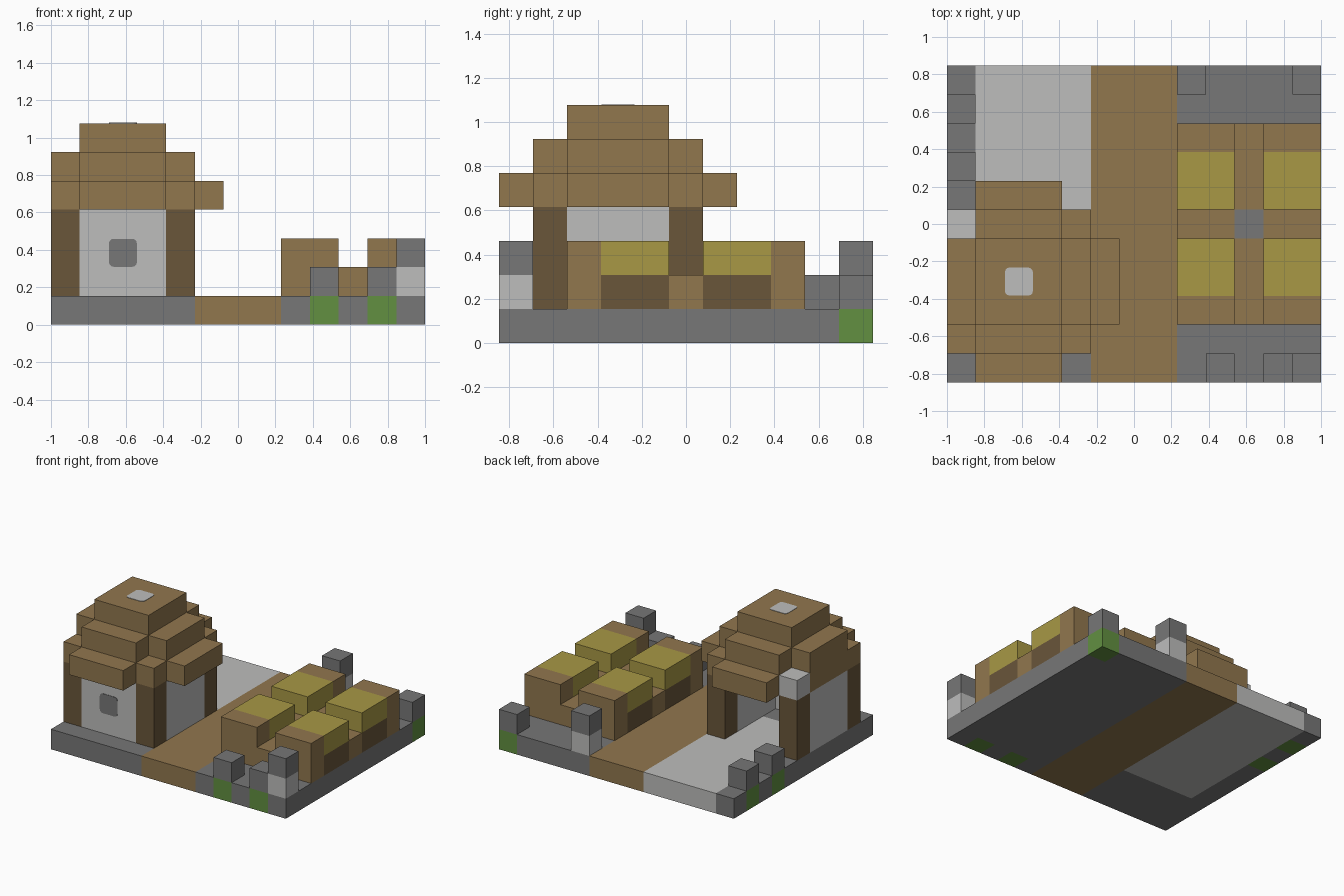
import bpy, bmesh

U = 2 / 13            # edge of one block
NX, NY = 13, 11       # plot size in blocks

if "Cube" in bpy.data.objects:
    bpy.data.objects.remove(bpy.data.objects["Cube"], do_unlink=True)


def material(name, rgb):
    m = bpy.data.materials.new(name)
    m.use_nodes = True
    m.diffuse_color = (*rgb, 1)
    m.node_tree.nodes["Principled BSDF"].inputs["Base Color"].default_value = (*rgb, 1)
    return m


STONE = material("stone grey", (0.184, 0.184, 0.184))
PALE = material("pale grey", (0.509, 0.509, 0.503))
WOOD = material("wood brown", (0.283, 0.184, 0.076))
DARK = material("dark brown", (0.144, 0.093, 0.042))
CROP = material("crop yellow", (0.392, 0.314, 0.06))
GREEN = material("grass green", (0.122, 0.279, 0.053))


def finish(name, bm, mats):
    bmesh.ops.recalc_face_normals(bm, faces=bm.faces)
    mesh = bpy.data.meshes.new(name)
    bm.to_mesh(mesh)
    bm.free()
    for m in mats:
        mesh.materials.append(m)
    ob = bpy.data.objects.new(name, mesh)
    bpy.context.collection.objects.link(ob)
    return ob


def block(name, x, y, z, mat):
    """Box spanning block ranges, each given as (start, end)."""
    bm = bmesh.new()
    bmesh.ops.create_cube(bm, size=1)
    for v in bm.verts:
        v.co = ((x[v.co.x > 0] - NX / 2) * U, (y[v.co.y > 0] - NY / 2) * U, z[v.co.z > 0] * U)
    return finish(name, bm, [mat])


def cell(name, i, j, z, mat):
    return block(name, (i, i + 1), (j, j + 1), z, mat)


def plate(name, mat, location, rotation=(0, 0, 0)):
    """Thin square panel with rounded corners."""
    bm = bmesh.new()
    bmesh.ops.create_cube(bm, size=1)
    bmesh.ops.scale(bm, vec=(0.15, 0.15, 0.006), verts=bm.verts)
    corners = [e for e in bm.edges if abs(e.verts[0].co.z - e.verts[1].co.z) > 0.001]
    bmesh.ops.bevel(bm, geom=corners, offset=0.025, segments=3, profile=0.5, affect='EDGES')
    ob = finish(name, bm, [mat])
    ob.location, ob.rotation_euler = location, rotation


# Ground slab: cells coloured by region
LOW_POSTS = [(9, 0), (11, 0), (12, 10), (0, 9), (0, 7)]


def ground_colour(i, j):
    if (i, j) in LOW_POSTS:
        return 3
    if 5 <= i < 8:
        return 1
    return 2 if 1 <= i < 5 and j >= 3 else 0


bm = bmesh.new()
bmesh.ops.create_grid(bm, x_segments=NX, y_segments=NY, size=1)
for v in bm.verts:
    v.co.y *= NY / NX
top = bmesh.ops.extrude_face_region(bm, geom=bm.faces[:])
for v in top["geom"]:
    if isinstance(v, bmesh.types.BMVert):
        v.co.z = U
bm.normal_update()
for f in bm.faces:
    c = f.calc_center_median()
    i = min(int(c.x / U + NX / 2 + 0.001), NX - 1)
    j = min(int(c.y / U + NY / 2 + 0.001), NY - 1)
    f.material_index = ground_colour(i, j)
finish("ground", bm, [STONE, WOOD, PALE, GREEN])

# Boundary posts: single low blocks and tall two-block ones
for i, j in LOW_POSTS:
    cell("low_post", i, j, (1, 2), STONE)
for i, j in [(12, 0), (8, 10)]:
    cell("tall_post_base", i, j, (1, 2), PALE)
    cell("tall_post_top", i, j, (2, 3), STONE)

# Raised crop beds, four in a cross layout
for x in [(8, 10), (11, 13)]:
    for y in [(3, 5), (6, 8)]:
        block("bed_soil", x, y, (1, 2), DARK)
        block("bed_crop", x, y, (2, 3), CROP)
    for y in [(2, 3), (8, 9)]:
        block("bed_end", x, y, (1, 3), WOOD)
    block("bed_cross_plank", x, (5, 6), (1, 2), WOOD)
for y in [(2, 5), (6, 9)]:
    block("bed_middle_plank", (10, 11), y, (1, 2), WOOD)
cell("bed_centre_stone", 10, 5, (1, 2), STONE)

# Hut: corner pillars and three walls, open at the back
for i in (0, 4):
    for j in (1, 5):
        cell("hut_pillar", i, j, (1, 4), DARK)
    block("hut_side_wall", (i, i + 1), (2, 5), (1, 4), PALE)
block("hut_front_wall", (1, 4), (1, 2), (1, 4), PALE)
cell("hut_pillar_cap", 0, 5, (4, 5), PALE)

# Stepped roof: eave layer, middle layer, crown
block("roof_lower", (0, 5), (1, 5), (4, 5), WOOD)
block("roof_lower_back", (1, 5), (5, 6), (4, 5), WOOD)
block("roof_front_eave", (1, 4), (0, 1), (4, 5), WOOD)
block("roof_back_eave", (1, 4), (6, 7), (4, 5), WOOD)
block("roof_side_eave", (5, 6), (2, 5), (4, 5), WOOD)
block("roof_middle", (0, 5), (2, 5), (5, 6), WOOD)
for y in [(1, 2), (5, 6)]:
    block("roof_middle_step", (1, 4), y, (5, 6), WOOD)
block("roof_crown", (1, 4), (2, 5), (6, 7), WOOD)

# Window and roof light
hut_x = (2.5 - NX / 2) * U
plate("front_window", STONE, (hut_x, (1 - NY / 2) * U, 2.5 * U), (1.5708, 0, 0))
plate("roof_light", PALE, (hut_x, (3.5 - NY / 2) * U, 7 * U))
